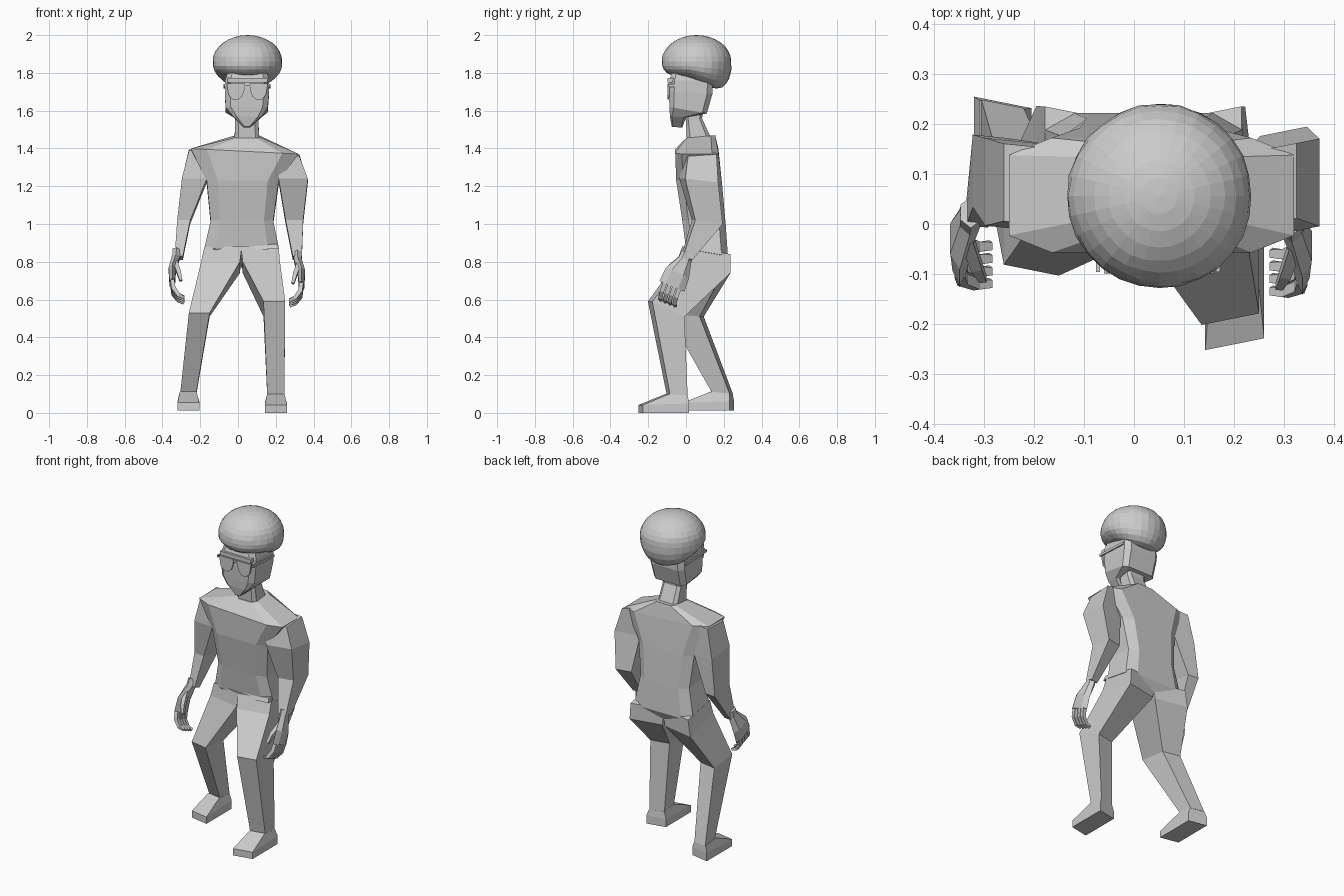
import bpy, bmesh, math, random
from mathutils import Vector

random.seed(4)


def finish(name, bm):
    bmesh.ops.recalc_face_normals(bm, faces=bm.faces)
    me = bpy.data.meshes.new(name)
    bm.to_mesh(me)
    bm.free()
    ob = bpy.data.objects.new(name, me)
    bpy.context.collection.objects.link(ob)
    return ob


def skin(bm, rings):
    """Join equal-length rings of points and cap both ends."""
    vs = [[bm.verts.new(p) for p in r] for r in rings]
    n = len(vs[0])
    for a, b in zip(vs, vs[1:]):
        for i in range(n):
            bm.faces.new((a[i], a[(i + 1) % n], b[(i + 1) % n], b[i]))
    bm.faces.new(vs[0])
    bm.faces.new(vs[-1])


def loft(name, rings, chamfer=0.0, skew=0.0):
    """Rings are x0, x1, y0, y1, z at front, z at back, optional sideways tilt."""
    c = 1 - 2 * chamfer
    if chamfer:
        shape = [(-c, -1), (c, -1), (1, -c), (1, c), (c, 1), (-c, 1), (-1, c), (-1, -c)]
    else:
        shape = [(-1, -1), (1, -1), (1, 1), (-1, 1)]
    out = []
    for x0, x1, y0, y1, zf, zb, *tilt in rings:
        pts = []
        for u, v in shape:
            dx = u * (x1 - x0) / 2
            y = (y0 + y1) / 2 + v * (y1 - y0) / 2 + skew * dx
            z = (zf + zb) / 2 + v * (zb - zf) / 2 + (tilt[0] * dx if tilt else 0)
            pts.append(((x0 + x1) / 2 + dx, y, z))
        out.append(pts)
    bm = bmesh.new()
    skin(bm, out)
    return finish(name, bm)


def tube(bm, pts, radii, n=4):
    """Faceted tube along points; radii are (across x, across the other way)."""
    pts = [Vector(p) for p in pts]
    rings = []
    for i, p in enumerate(pts):
        t = (pts[min(i + 1, len(pts) - 1)] - pts[max(i - 1, 0)]).normalized()
        u = Vector((1, 0, 0))
        u = (u - t * u.dot(t)).normalized()
        v = t.cross(u)
        a, b = radii[i]
        rings.append([p + u * a * math.cos(math.tau * (k + .5) / n) * 1.3
                      + v * b * math.sin(math.tau * (k + .5) / n) * 1.3 for k in range(n)])
    skin(bm, rings)


# torso with sloping shoulders
loft("torso", [
    (-0.10, 0.14, 0.03, 0.19, 0.82, 0.77),
    (-0.18, 0.218, 0.0, 0.222, 0.87, 0.83),
    (-0.145, 0.187, -0.02, 0.21, 1.02, 1.0),
    (-0.165, 0.215, -0.052, 0.192, 1.23, 1.2),
    (-0.25, 0.32, -0.057, 0.172, 1.385, 1.385, -0.05),
    (-0.02, 0.115, 0.0, 0.155, 1.455, 1.47)], chamfer=0.15)

# shirt hem fold
loft("shirt_hem", [(0.04, 0.215, -0.012, 0.05, 0.865, 0.865, 0.05),
                   (0.03, 0.21, 0.0, 0.05, 0.89, 0.89, 0.05)])

# arms
loft("right_arm", [
    (0.21, 0.325, 0.0, 0.15, 1.37, 1.38, -0.2),
    (0.215, 0.37, -0.02, 0.155, 1.24, 1.22),
    (0.252, 0.345, 0.04, 0.185, 1.02, 1.0),
    (0.29, 0.338, -0.02, 0.03, 0.83, 0.81)], skew=0.2)
loft("left_arm", [
    (-0.26, -0.15, 0.0, 0.155, 1.395, 1.4, 0.1),
    (-0.297, -0.165, -0.01, 0.165, 1.24, 1.22),
    (-0.322, -0.253, 0.03, 0.175, 1.02, 1.0),
    (-0.335, -0.292, -0.005, 0.042, 0.83, 0.81)], skew=-0.1)


# hands: palm, four curled fingers, thumb
def hand(name, side, dx, dy, dz):
    bm = bmesh.new()
    tube(bm, [(0.314, 0.008, 0.85), (0.316, -0.005, 0.81), (0.336, -0.045, 0.74),
              (0.336, -0.075, 0.67)],
         [(.018, .025), (.018, .028), (.017, .052), (.013, .055)], 6)
    spread = Vector((0, -0.93, 0.37))
    for k in range(4):
        p = Vector((0.336, -0.073, 0.675)) + spread * (k - 1.5) * 0.027
        pts = [p]
        for step in ((-.006, -.016, -.045), (-.028, -.010, -.036), (-.028, .004, -.012)):
            pts.append(pts[-1] + Vector(step))
        tube(bm, pts, [(.012, .012), (.012, .012), (.011, .011), (.008, .009)])
    tube(bm, [(0.322, -0.045, 0.78), (0.302, -0.10, 0.73), (0.29, -0.125, 0.685)],
         [(.014, .016), (.012, .013), (.008, .009)])
    for v in bm.verts:
        v.co = Vector((side * v.co.x + dx, v.co.y + dy, v.co.z + dz))
    finish(name, bm)


hand("right_hand", 1, 0, 0, 0)
hand("left_hand", -1, -0.012, 0.015, 0.015)

# legs: thigh, knee, shin
loft("right_leg", [
    (0.015, 0.215, 0.0, 0.215, 0.88, 0.84),
    (0.025, 0.222, -0.03, 0.215, 0.80, 0.74),
    (0.135, 0.25, -0.19, -0.02, 0.59, 0.51),
    (0.155, 0.245, -0.092, 0.0, 0.09, 0.08)], skew=0.2)
loft("left_leg", [
    (-0.178, 0.02, 0.0, 0.215, 0.88, 0.84),
    (-0.195, 0.01, -0.01, 0.215, 0.80, 0.74),
    (-0.26, -0.15, -0.092, 0.083, 0.53, 0.51),
    (-0.305, -0.22, 0.145, 0.24, 0.11, 0.10)], skew=-0.2)


# shoes: flat sole rising to the ankle
def shoe(name, x0, x1, toe, heel, z, skew):
    loft(name, [(x0, x1, toe, heel, z, z),
                (x0, x1, toe, heel, z + .042, z + .05),
                (x0 + .012, x1 - .014, heel - .105, heel - .005, z + .1, z + .09)], skew=skew)


shoe("right_shoe", 0.142, 0.26, -0.24, 0.005, 0.0, 0.2)
shoe("left_shoe", -0.32, -0.205, -0.005, 0.243, 0.012, -0.2)

# neck and head
loft("neck", [(-0.018, 0.112, 0.005, 0.13, 1.44, 1.46),
              (-0.015, 0.108, 0.0, 0.085, 1.54, 1.56),
              (-0.02, 0.11, -0.01, 0.10, 1.60, 1.64)], chamfer=0.15)
loft("head", [
    (0.03, 0.065, -0.075, -0.02, 1.515, 1.51),
    (-0.025, 0.125, -0.085, 0.0, 1.57, 1.565),
    (-0.065, 0.157, -0.088, 0.11, 1.62, 1.585),
    (-0.07, 0.165, -0.09, 0.14, 1.70, 1.69),
    (-0.068, 0.165, -0.088, 0.14, 1.76, 1.76),
    (-0.05, 0.15, -0.07, 0.14, 1.82, 1.82)], chamfer=0.12)
loft("hat_edge", [(-0.055, 0.155, -0.098, 0.0, 1.748, 1.748),
                  (-0.055, 0.155, -0.098, 0.0, 1.772, 1.772)])

# glasses: two teardrop lenses, bridge, side arms
lens = [(-.05, .045), (.046, .045), (.044, .01), (.03, -.025), (.008, -.04),
        (-.018, -.038), (-.04, -.015)]
for name, side, cx in (("left_lens", 1, -0.01), ("right_lens", -1, 0.108)):
    bm = bmesh.new()
    skin(bm, [[(cx + side * x, y, 1.698 + z) for x, z in lens] for y in (-0.099, -0.088)])
    finish(name, bm)
loft("glasses_bridge", [(0.03, 0.068, -0.097, -0.088, 1.727, 1.727),
                        (0.03, 0.068, -0.097, -0.088, 1.737, 1.737)])
for name, x in (("left_glasses_arm", -0.076), ("right_glasses_arm", 0.164)):
    loft(name, [(x, x + .008, -0.096, 0.11, 1.727, 1.717),
                (x, x + .008, -0.096, 0.11, 1.742, 1.732)])

# rounded faceted hair, fuller at the top and dipping at the back
bm = bmesh.new()
bmesh.ops.create_uvsphere(bm, u_segments=28, v_segments=16, radius=1)
for v in bm.verts:
    x, y, z = v.co
    k = 1 + random.uniform(-0.012, 0.006)
    if z < 0:
        r = math.hypot(x, y)
        low = -0.10 * abs(z) ** 0.9
        squeeze = 1 + 0.06 * r * abs(z)
        x, y = x * squeeze, y * squeeze
        zz = 1.86 + low - 0.075 * max(y + 0.2, 0) * min(1, -z * 1.3)
    else:
        zz = 1.86 + 0.14 * z
    v.co = Vector((0.051 + x * 0.185 * k, 0.056 + y * 0.185 * k, zz))
finish("hair", bm)
